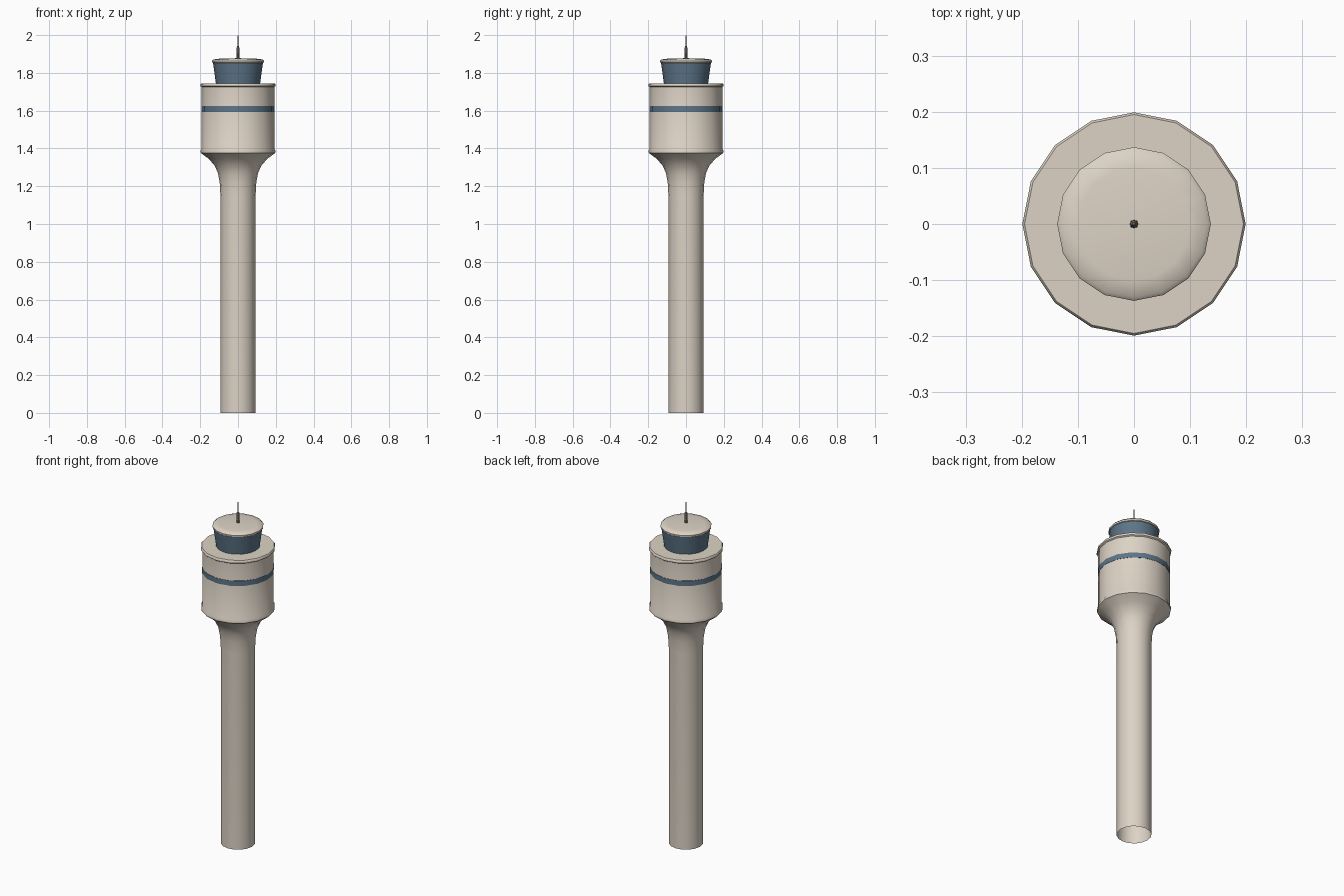
import bpy, bmesh, math

if "Cube" in bpy.data.objects:
    bpy.data.objects.remove(bpy.data.objects["Cube"])

def material(name, color):
    m = bpy.data.materials.new(name)
    m.diffuse_color = color
    m.use_nodes = True
    m.node_tree.nodes["Principled BSDF"].inputs["Base Color"].default_value = m.diffuse_color
    return m

concrete = material("concrete", (0.72, 0.65, 0.56, 1))
glass = material("blue_glass", (0.11, 0.18, 0.25, 1))
metal = material("dark_metal", (0.16, 0.14, 0.12, 1))

def lathe(name, profile, mat, sides=16):
    """Revolve (radius, z) points around z; zero radius closes to a point."""
    bm = bmesh.new()
    rings = []
    for r, z in profile:
        if r == 0:
            rings.append([bm.verts.new((0, 0, z))] * sides)
        else:
            rings.append([bm.verts.new((r * math.cos(2 * math.pi * i / sides),
                                        r * math.sin(2 * math.pi * i / sides), z))
                          for i in range(sides)])
    for a, b in zip(rings, rings[1:]):
        for i in range(sides):
            j = (i + 1) % sides
            quad = list(dict.fromkeys((a[i], a[j], b[j], b[i])))
            bm.faces.new(quad)
    bmesh.ops.recalc_face_normals(bm, faces=bm.faces)
    mesh = bpy.data.meshes.new(name)
    bm.to_mesh(mesh)
    bm.free()
    mesh.materials.append(mat)
    obj = bpy.data.objects.new(name, mesh)
    bpy.context.collection.objects.link(obj)
    bpy.ops.object.select_all(action='DESELECT')
    obj.select_set(True)
    bpy.context.view_layer.objects.active = obj
    bpy.ops.object.shade_smooth_by_angle(angle=math.radians(40))
    return obj

# Open-bottomed shaft flaring into the drum, with a lip at both drum edges
lathe("tower_shaft_and_drum", [
    (0.093, 0), (0.093, 1.15), (0.097, 1.22), (0.106, 1.27), (0.124, 1.31),
    (0.155, 1.345), (0.197, 1.376), (0.198, 1.388), (0.192, 1.398),
    (0.192, 1.725), (0.199, 1.73), (0.199, 1.74), (0.195, 1.745), (0, 1.745)], concrete)

# Window strip around the drum
lathe("window_band", [(0.191, 1.594), (0.1935, 1.594), (0.1935, 1.624), (0.191, 1.624)], glass)

# Control cabin glazing, widening upwards
lathe("cabin_glass", [(0.117, 1.744), (0.132, 1.852)], glass)

# Cabin roof
lathe("cabin_roof", [
    (0, 1.85), (0.128, 1.85), (0.136, 1.855), (0.137, 1.864), (0.13, 1.871),
    (0.1, 1.875), (0, 1.878)], concrete)

# Antenna mast
lathe("antenna", [(0.008, 1.875), (0.007, 1.935), (0.004, 1.94), (0.003, 1.995), (0, 2.0)],
      metal, 8)
